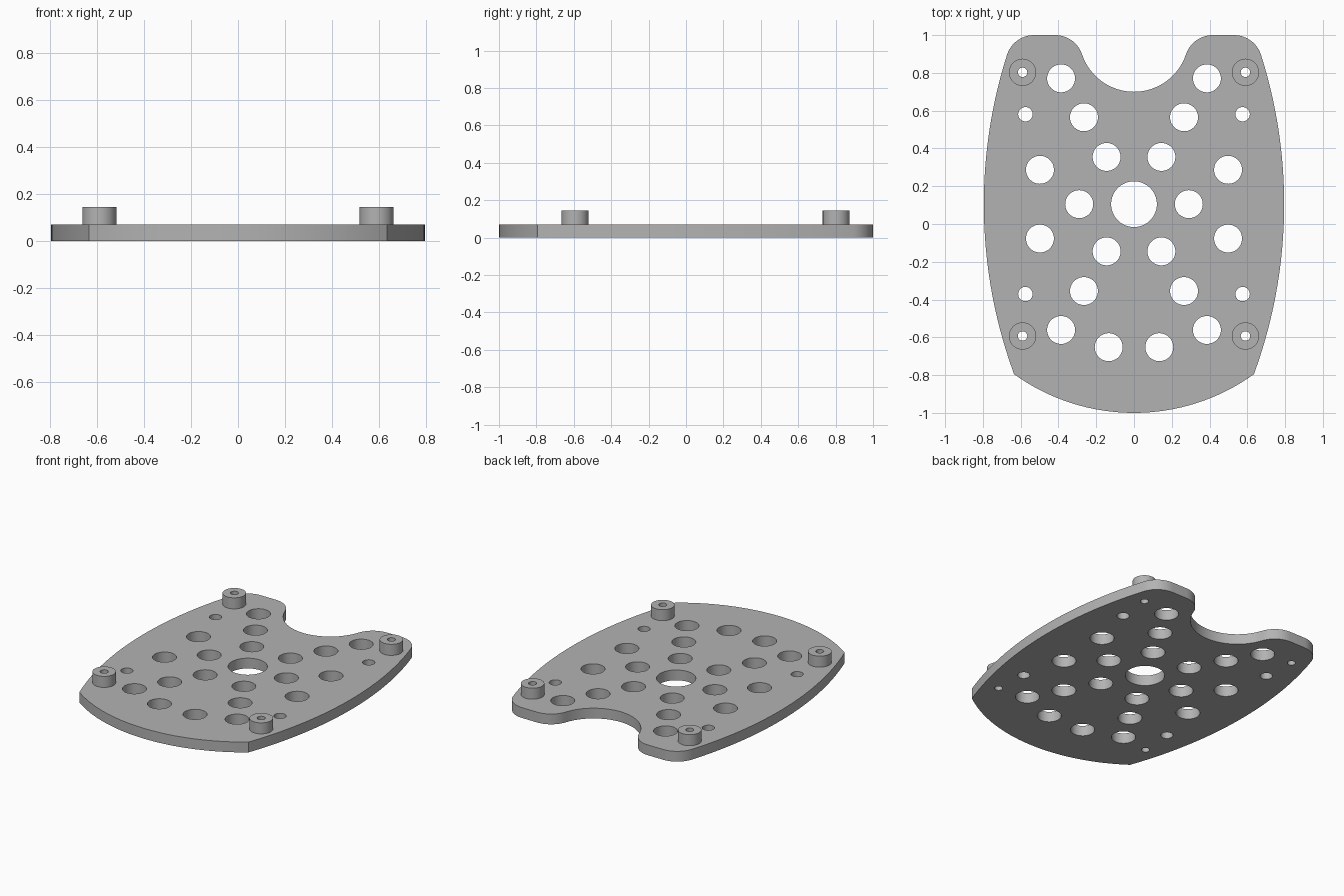
import bpy
import bmesh
from math import sin, cos, pi, atan2, hypot, sqrt, asin

cube = bpy.data.objects.get("Cube")
if cube:
    bpy.data.objects.remove(cube, do_unlink=True)

grey = bpy.data.materials.new("plain grey")
grey.use_nodes = True
grey.diffuse_color = (0.45, 0.45, 0.45, 1)
grey.node_tree.nodes["Principled BSDF"].inputs["Base Color"].default_value = (0.45, 0.45, 0.45, 1)


def arc(cx, cy, r, start, end, steps):
    return [(cx + r * cos(start + (end - start) * i / steps),
             cy + r * sin(start + (end - start) * i / steps)) for i in range(steps + 1)]


def circle(x, y, r, steps=48):
    return arc(x, y, r, 0, 2 * pi, steps)[:-1]


def slab(name, loops, bottom, top):
    """Extrude filled outlines; the inner loops become through holes."""
    curve = bpy.data.curves.new(name + " profile", 'CURVE')
    curve.dimensions = '2D'
    curve.fill_mode = 'BOTH'
    curve.extrude = (top - bottom) / 2
    for loop in loops:
        spline = curve.splines.new('POLY')
        spline.points.add(len(loop) - 1)
        for point, (x, y) in zip(spline.points, loop):
            point.co = (x, y, 0, 1)
        spline.use_cyclic_u = True
    helper = bpy.data.objects.new(name + " helper", curve)
    bpy.context.collection.objects.link(helper)
    bpy.context.view_layer.update()
    graph = bpy.context.evaluated_depsgraph_get()
    mesh = bpy.data.meshes.new_from_object(helper.evaluated_get(graph))
    bpy.data.objects.remove(helper, do_unlink=True)

    # Weld the caps to the walls and set the height
    bm = bmesh.new()
    bm.from_mesh(mesh)
    bmesh.ops.remove_doubles(bm, verts=bm.verts, dist=0.0001)
    bmesh.ops.translate(bm, verts=bm.verts, vec=(0, 0, (top + bottom) / 2))
    bmesh.ops.recalc_face_normals(bm, faces=bm.faces)
    for face in bm.faces:
        face.material_index = 0
    bm.to_mesh(mesh)
    bm.free()
    mesh.materials.clear()
    mesh.materials.append(grey)
    obj = bpy.data.objects.new(name, mesh)
    bpy.context.collection.objects.link(obj)
    bpy.ops.object.select_all(action='DESELECT')
    obj.select_set(True)
    bpy.context.view_layer.objects.active = obj
    bpy.ops.object.shade_smooth_by_angle(angle=0.5)
    return obj


# Plate outline, one half: bottom arc, bowed side, rounded horn, notch
MID = 0.105
THICK = 0.07
side_r, bottom_r, notch_r, horn_r = 2.61, 1.086, 0.29, 0.15
side_x = 0.795 - side_r
notch_y, horn_y = 0.99, 1 - horn_r
corner = asin(0.635 / bottom_r)
horn_out = side_x + sqrt((side_r - horn_r) ** 2 - (horn_y - MID) ** 2)
horn_in = sqrt((notch_r + horn_r) ** 2 - (notch_y - horn_y) ** 2)
side_end = atan2(horn_y - MID, horn_out - side_x)
notch_start = atan2(horn_y - notch_y, horn_in)

half = arc(0, bottom_r - 1, bottom_r, -pi / 2, -pi / 2 + corner, 16)
half += arc(side_x, MID, side_r, -asin(0.9 / side_r), side_end, 28)[1:]
half += arc(horn_out, horn_y, horn_r, side_end, pi / 2, 12)[1:]
half += arc(horn_in, horn_y, horn_r, pi / 2, pi + notch_start, 12)
half += arc(0, notch_y, notch_r, notch_start, -pi / 2, 16)[1:]
outline = half + [(-x, y) for x, y in reversed(half[1:-1])]

# Holes, as distances from the middle of the pattern
holes = [circle(0, MID, 0.121, 64)]
mirrored = [(0.386, 0.666, 0.074), (0.265, 0.46, 0.074), (0.145, 0.25, 0.074),
            (0.498, 0.182, 0.074), (0.575, 0.476, 0.038), (0.59, 0.698, 0.025)]
for sx in (-1, 1):
    holes.append(circle(sx * 0.29, MID, 0.074))
    holes.append(circle(sx * 0.134, -0.652, 0.074))
    for x, dy, r in mirrored:
        for sy in (-1, 1):
            holes.append(circle(sx * x, MID + sy * dy, r))

slab("plate", [outline] + holes, 0, THICK)

# Hollow standoffs at the four corners
for side, sx in (("left", 1), ("right", -1)):
    for end, sy in (("front", -1), ("back", 1)):
        x, y = sx * 0.59, MID + sy * 0.698
        slab(f"{end}_{side}_standoff", [circle(x, y, 0.072), circle(x, y, 0.025)], THICK, 0.145)
